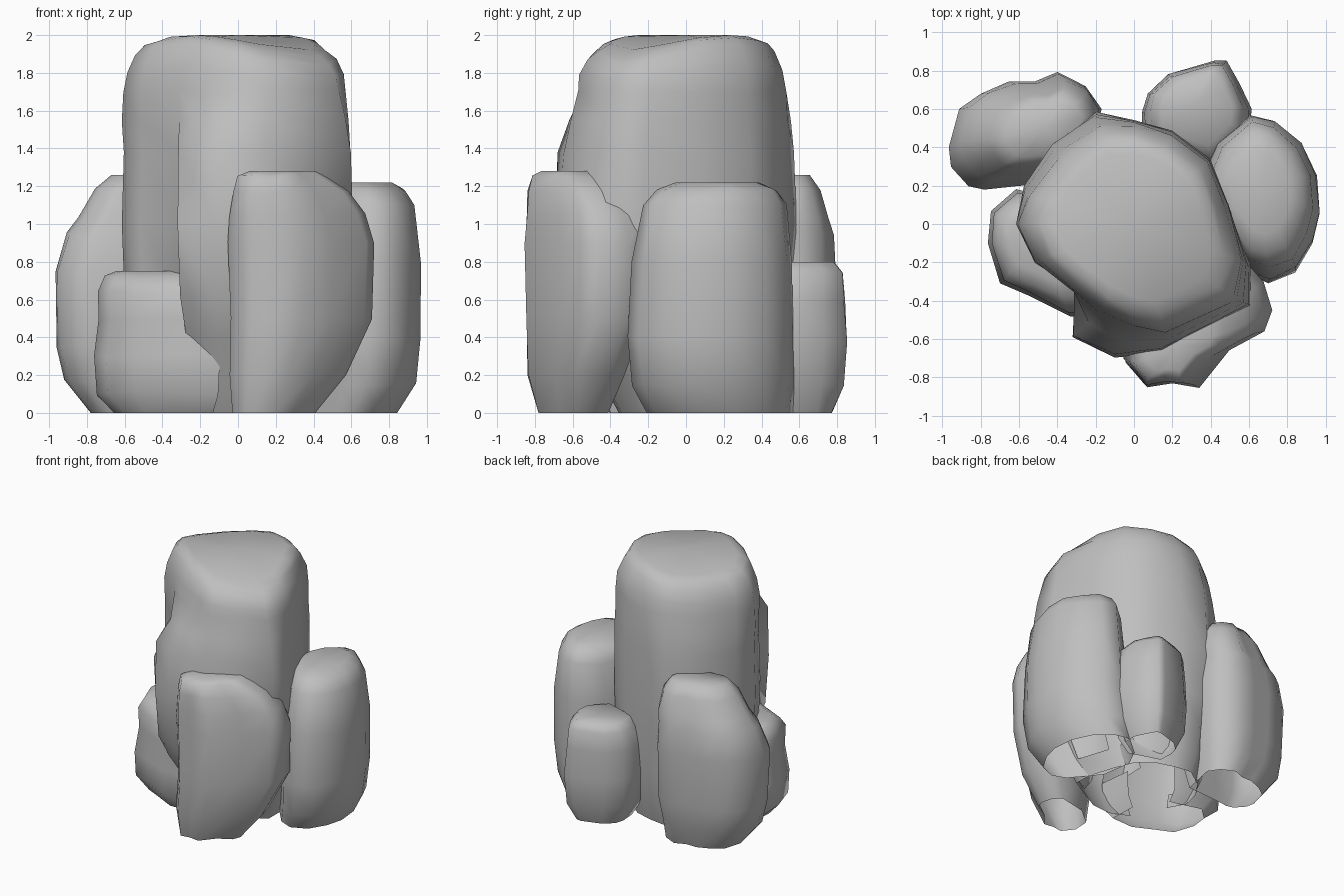
import bpy, bmesh, math, random
from mathutils import Vector
from mathutils.bvhtree import BVHTree

if "Cube" in bpy.data.objects:
    bpy.data.objects.remove(bpy.data.objects["Cube"], do_unlink=True)
random.seed(4)

# One plain stone colour
stone = bpy.data.materials.new("grey_stone")
stone.use_nodes = True
colour = (0.52, 0.52, 0.52, 1)
stone.diffuse_color = colour
bsdf = next(n for n in stone.node_tree.nodes if n.type == "BSDF_PRINCIPLED")
bsdf.inputs["Base Color"].default_value = colour
bsdf.inputs["Roughness"].default_value = 0.9

rocks = {}


def ramp(z, start, end):
    return min(max((z - start) / (end - start), 0), 1)


def rock(name, centre, outline, levels, wobble=0.008, upper=None, morph=(0, 1), droop=0):
    """Loft a plan outline through levels of (z, scale, shift x, shift y); open below.
    The outline may change into an upper one between the two morph heights, and
    droop rounds the top off along one diagonal."""
    cx, cy = centre
    upper = upper or outline
    bm = bmesh.new()
    rings = []
    for z, s, dx, dy in levels:
        inner = 0 if z in (levels[0][0], levels[-1][0]) else wobble
        t = ramp(z, *morph)
        fall = droop * ramp(z, 1.7, 2)
        ring = []
        for (x0, y0), (x1, y1) in zip(outline, upper):
            k = s + random.uniform(-inner, inner) * 2
            x = cx + dx + (x0 + (x1 - x0) * t - cx) * k
            y = cy + dy + (y0 + (y1 - y0) * t - cy) * k
            ring.append(bm.verts.new((x, y, z + random.uniform(-inner, inner)
                                      - fall * (x - y) ** 2)))
        rings.append(ring)
    n = len(outline)
    for low, high in zip(rings, rings[1:]):
        for i in range(n):
            j = (i + 1) % n
            bm.faces.new((low[i], low[j], high[j], high[i]))
    # Close the top with a fan around a middle point
    middle = bm.verts.new((cx + dx, cy + dy, levels[-1][0]))
    for i in range(n):
        bm.faces.new((rings[-1][i], rings[-1][(i + 1) % n], middle))
    bmesh.ops.recalc_face_normals(bm, faces=bm.faces)
    if middle.link_faces[0].normal.z < 0:
        bmesh.ops.reverse_faces(bm, faces=bm.faces)
    bm.normal_update()
    rocks[name] = bm


def inside(point, tree):
    """True when a level ray from the point leaves the rock through its wall."""
    ray = Vector((0.8, 0.6, 0))
    hit, normal, _, _ = tree.ray_cast(point + Vector((0, 0, 0.01)), ray)
    return hit is not None and normal.dot(ray) > 0


# Tall central column, with a ridge on the front that fades out near the top
rock("central_column", (0, 0),
     [(-.62, 0), (-.58, .2), (-.43, .42), (-.2, .58), (0, .55), (.2, .49), (.4, .34),
      (.5, .1), (.6, -.22), (.6, -.42), (.15, -.67), (-.1, -.69), (-.32, -.59),
      (-.31, -.34), (-.51, -.2)],
     [(0, .66, 0, .1), (.15, .75, 0, .08), (.4, .86, 0, .05), (.62, .97, 0, 0),
      (1, 1, 0, 0), (1.38, .98, 0, 0), (1.55, .98, 0, 0), (1.7, .97, 0, 0),
      (1.83, .95, 0, 0), (1.94, .87, 0, 0), (1.985, .79, 0, 0), (2, .68, 0, 0)],
     upper=[(-.62, 0), (-.57, .16), (-.4, .38), (-.19, .54), (0, .54), (.2, .48), (.4, .34),
            (.5, .1), (.59, -.2), (.55, -.41), (.17, -.59), (0, -.56), (-.17, -.48),
            (-.32, -.37), (-.53, -.2)], morph=(1.38, 1.72), droop=.18)

# Front boulder, leaning back to a shoulder
rock("front_boulder", (.3, -.55),
     [(-.05, -.7), (.07, -.85), (.2, -.83), (.34, -.85), (.5, -.66), (.68, -.56),
      (.72, -.45), (.68, -.3), (.58, -.2), (.2, -.28), (-.04, -.48)],
     [(0, .57, -.13, -.06), (.2, .8, -.06, -.05), (.5, .97, 0, 0), (.9, 1, 0, 0),
      (1.05, .93, -.02, -.01), (1.17, .79, -.05, -.05), (1.25, .62, -.09, -.08),
      (1.28, .45, -.08, -.08)])

# Boulder on the +x side
rock("left_boulder", (.66, .12),
     [(.42, .42), (.6, .57), (.73, .54), (.87, .42), (.95, .25), (.97, .05),
      (.93, -.1), (.84, -.25), (.7, -.31), (.58, -.26), (.38, -.02), (.34, .25)],
     [(0, .88, -.09, .05), (.15, .97, -.02, .01), (.4, 1, 0, 0), (.8, .96, .01, .01),
      (1.1, .86, .01, .02), (1.18, .72, 0, .03), (1.22, .5, 0, .04)])

# Small boulder behind
rock("back_boulder", (.33, .62),
     [(.04, .58), (.07, .68), (.18, .78), (.42, .855), (.48, .85), (.55, .73),
      (.61, .6), (.6, .46), (.42, .28), (.05, .4)],
     [(0, .65, 0, 0), (.15, .92, 0, 0), (.38, 1, 0, 0), (.6, .95, 0, 0),
      (.74, .85, 0, .01), (.8, .65, 0, .01)])

# Stepped boulder at the back on the -x side
rock("back_right_boulder", (-.57, .48),
     [(-.97, .4), (-.95, .3), (-.86, .2), (-.78, .18), (-.6, .2), (-.25, .22), (-.17, .6),
      (-.25, .72), (-.4, .79), (-.52, .74), (-.65, .74), (-.8, .68), (-.91, .6)],
     [(0, .7, .07, 0), (.17, .89, .01, 0), (.35, .97, 0, 0), (.75, 1, 0, 0),
      (.95, .9, .02, .02), (1.03, .82, .06, .02), (1.18, .68, .09, .02), (1.26, .5, .1, .02)])

# Low boulder at the front on the -x side
rock("front_right_boulder", (-.45, -.12),
     [(-.62, .19), (-.75, .07), (-.77, -.1), (-.7, -.31), (-.55, -.38), (-.33, -.49),
      (-.09, -.48), (-.1, -.2), (-.3, .1)],
     [(0, .77, .04, 0), (.1, .95, 0, 0), (.3, 1, 0, 0), (.5, .9, 0, 0),
      (.64, .92, 0, 0), (.72, .75, -.01, .01), (.75, .55, -.02, .02)], .014)

# Find the faces buried in a neighbouring rock, then remove them and make the objects
trees = {name: BVHTree.FromBMesh(bm) for name, bm in rocks.items()}
for name, bm in rocks.items():
    others = [tree for other, tree in trees.items() if other != name]
    buried = [f for f in bm.faces
              if any(all(inside(v.co, tree) for v in f.verts) for tree in others)]
    bmesh.ops.delete(bm, geom=buried, context="FACES")
    mesh = bpy.data.meshes.new(name)
    bm.to_mesh(mesh)
    bm.free()
    mesh.materials.append(stone)
    obj = bpy.data.objects.new(name, mesh)
    bpy.context.collection.objects.link(obj)
    bpy.ops.object.select_all(action="DESELECT")
    obj.select_set(True)
    bpy.context.view_layer.objects.active = obj
    bpy.ops.object.shade_smooth_by_angle(angle=math.radians(65))
